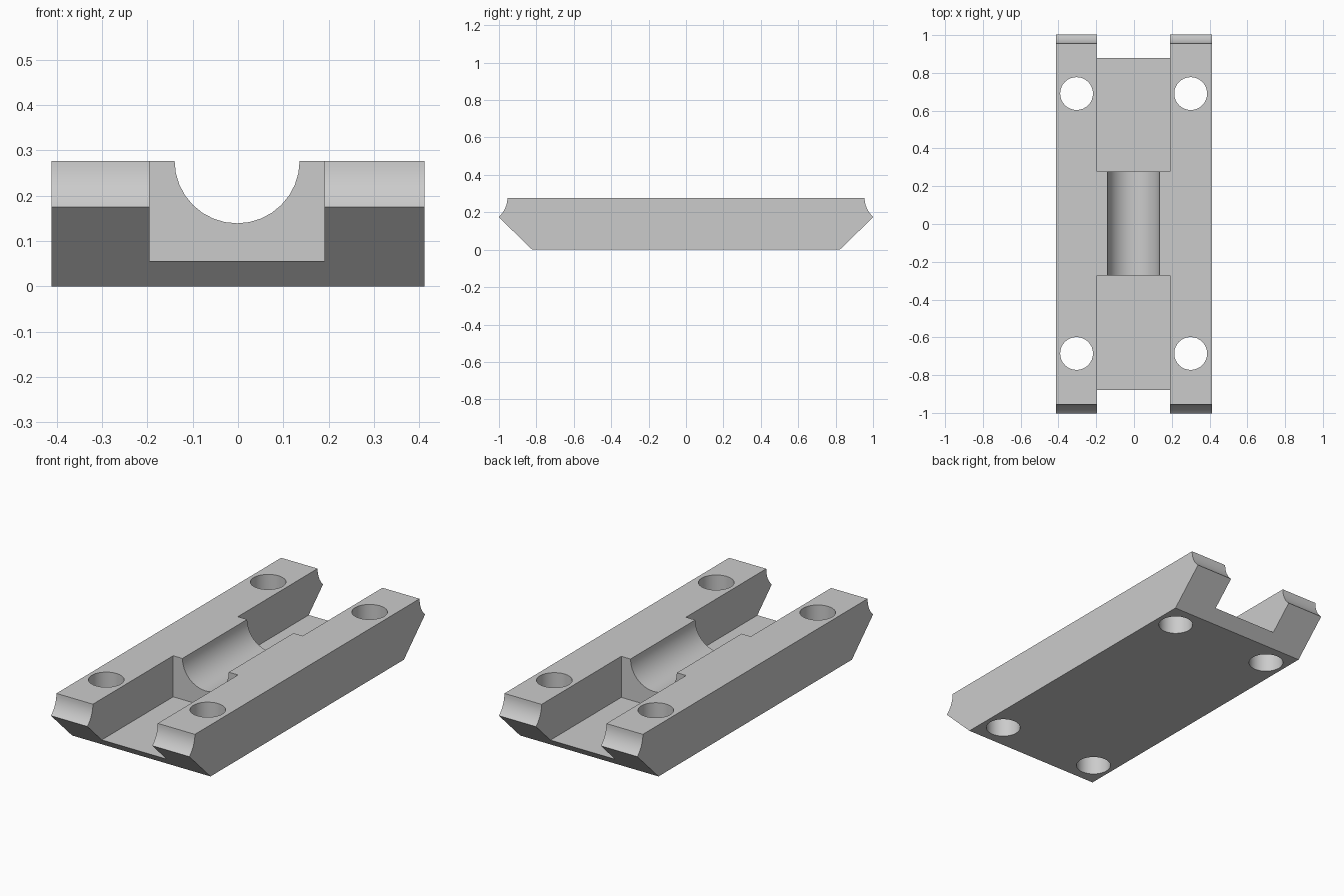
import bpy, bmesh
from math import sin, cos, pi, asin
from mathutils import Vector

if "Cube" in bpy.data.objects:
    bpy.data.objects.remove(bpy.data.objects["Cube"], do_unlink=True)

HALF_WIDTH, HEIGHT = 0.412, 0.277
CX, CY = -0.002, 0.0025          # slight offset of the machined cuts

grey = bpy.data.materials.new("plain grey")
grey.use_nodes = True
colour = (0.6, 0.6, 0.6, 1)
grey.diffuse_color = colour
grey.node_tree.nodes["Principled BSDF"].inputs["Base Color"].default_value = colour


def prism(name, points, axis, lo, hi):
    """Extrude a 2D outline along an axis; the outline uses the other two axes in order."""
    bm = bmesh.new()

    def place(p, depth):
        co = list(p)
        co.insert(axis, depth)
        return bm.verts.new(Vector(co))

    face = bm.faces.new([place(p, lo) for p in points])
    ext = bmesh.ops.extrude_face_region(bm, geom=[face])
    shift = Vector([hi - lo if i == axis else 0 for i in range(3)])
    bmesh.ops.translate(bm, vec=shift,
                        verts=[v for v in ext["geom"] if isinstance(v, bmesh.types.BMVert)])
    bmesh.ops.recalc_face_normals(bm, faces=bm.faces)
    mesh = bpy.data.meshes.new(name)
    bm.to_mesh(mesh)
    bm.free()
    mesh.materials.append(grey)
    obj = bpy.data.objects.new(name, mesh)
    bpy.context.collection.objects.link(obj)
    return obj


def arc(cx, cy, r, start, end, steps):
    return [(cx + r * cos(start + (end - start) * i / steps),
             cy + r * sin(start + (end - start) * i / steps)) for i in range(steps + 1)]


def rect(x0, x1, y0, y1):
    return [(x0, y0), (x1, y0), (x1, y1), (x0, y1)]


# Main block: slanted lower ends and hollow-curved upper ends
cove_r = 0.134
cove = arc(0.955 + cove_r, HEIGHT, cove_r, pi + asin(0.102 / cove_r), pi, 8)
half = [(0.822, 0)] + cove
outline = half + [(-y, z) for y, z in reversed(half)]
block = prism("clamp_block", outline, 0, -HALF_WIDTH, HALF_WIDTH)

cutters = []

# Wide channels at both ends
for side, (y0, y1) in (("front", (-1.2, CY - 0.275)), ("back", (CY + 0.275, 1.2))):
    cutters.append(prism(side + "_channel_cutter",
                         rect(CX - 0.193, CX + 0.193, y0, y1), 2, 0.056, 0.5))

# Round groove through the middle saddle
r = 0.138
groove = [(CX + r, 0.5), (CX - r, 0.5)] + arc(CX, HEIGHT, r, pi, 2 * pi, 16)
cutters.append(prism("groove_cutter", groove, 1, -0.5, 0.5))

# Four vertical bolt holes
for sx in (-1, 1):
    for sy in (-1, 1):
        ring = arc(CX + sx * 0.302, CY + sy * 0.688, 0.087, 0, 2 * pi, 32)[:-1]
        cutters.append(prism("bolt_hole_cutter", ring, 2, -0.2, 0.5))

bpy.ops.object.select_all(action="DESELECT")
bpy.context.view_layer.objects.active = block
block.select_set(True)
for cutter in cutters:
    mod = block.modifiers.new("cut", "BOOLEAN")
    mod.operation = "DIFFERENCE"
    mod.solver = "EXACT"
    mod.object = cutter
    bpy.ops.object.modifier_apply(modifier=mod.name)
    bpy.data.objects.remove(cutter, do_unlink=True)

bpy.ops.object.shade_smooth_by_angle(angle=pi / 6)
